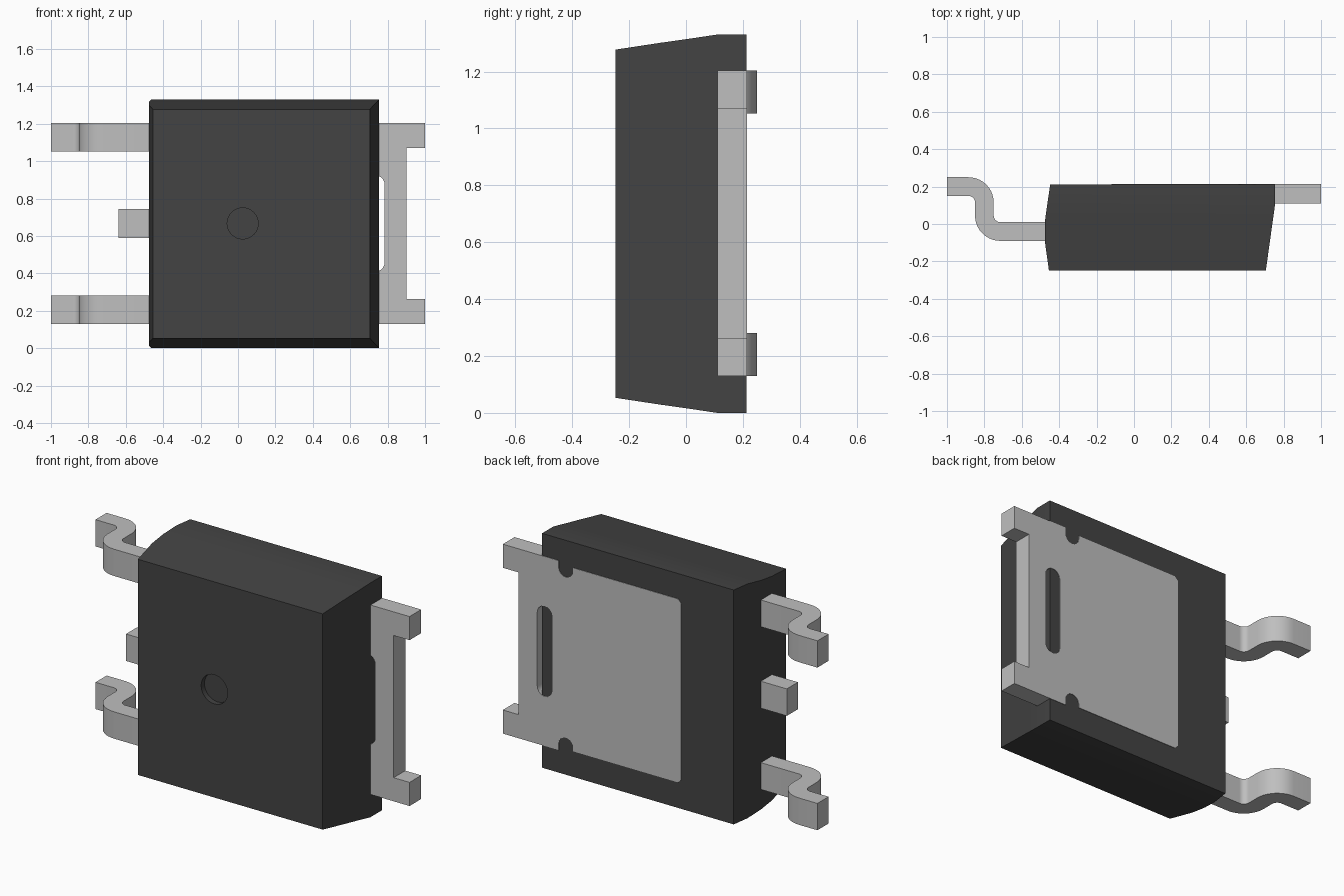
import bpy, bmesh, math

cube = bpy.data.objects.get("Cube")
if cube:
    bpy.data.objects.remove(cube, do_unlink=True)


def make_material(name, value):
    mat = bpy.data.materials.new(name)
    mat.use_nodes = True
    colour = (value, value, value, 1.0)
    mat.diffuse_color = colour
    mat.node_tree.nodes["Principled BSDF"].inputs["Base Color"].default_value = colour
    return mat


PLASTIC = make_material("dark plastic", 0.056)
METAL = make_material("tinned metal", 0.52)


def loft(name, rings, mat):
    """Closed solid through rings that share one point count."""
    bm = bmesh.new()
    loops = [[bm.verts.new(p) for p in ring] for ring in rings]
    n = len(loops[0])
    for a, b in zip(loops, loops[1:]):
        for i in range(n):
            j = (i + 1) % n
            bm.faces.new((a[i], a[j], b[j], b[i]))
    bm.faces.new(loops[0])
    bm.faces.new(loops[-1])
    bmesh.ops.recalc_face_normals(bm, faces=bm.faces)
    mesh = bpy.data.meshes.new(name)
    bm.to_mesh(mesh)
    bm.free()
    mesh.materials.append(mat)
    obj = bpy.data.objects.new(name, mesh)
    bpy.context.collection.objects.link(obj)
    return obj


def prism_y(name, pts, y0, y1, mat):
    return loft(name, [[(x, y, z) for x, z in pts] for y in (y0, y1)], mat)


def prism_z(name, pts, z0, z1, mat):
    return loft(name, [[(x, y, z) for x, y in pts] for z in (z0, z1)], mat)


def arc(cx, cy, r, start, end, steps=10):
    angles = [math.radians(start + (end - start) * i / steps) for i in range(steps + 1)]
    return [(cx + r * math.cos(a), cy + r * math.sin(a)) for a in angles]


def activate(obj):
    bpy.ops.object.select_all(action='DESELECT')
    obj.select_set(True)
    bpy.context.view_layer.objects.active = obj


def cut(obj, cutter):
    mod = obj.modifiers.new("cut", 'BOOLEAN')
    mod.operation = 'DIFFERENCE'
    mod.solver = 'EXACT'
    mod.object = cutter
    activate(obj)
    bpy.ops.object.modifier_apply(modifier=mod.name)
    bpy.data.objects.remove(cutter, do_unlink=True)


def smooth(obj):
    activate(obj)
    bpy.ops.object.shade_smooth_by_angle(angle=math.radians(30))


# Moulded body: rectangles along y as (y, left x, right x, inset in z)
HEIGHT = 1.33
sections = [(-0.248, -0.455, 0.705, 0.053), (-0.09, -0.477, 0.727, 0.029),
            (0.01, -0.477, 0.741, 0.015), (0.11, -0.463, 0.755, 0.0),
            (0.212, -0.448, 0.755, 0.0)]
body = loft("body", [[(a, y, d), (b, y, d), (b, y, HEIGHT - d), (a, y, HEIGHT - d)]
                     for y, a, b, d in sections], PLASTIC)

# Shallow round marker in the front face
cut(body, prism_y("marker_cutter", arc(0.025, 0.667, 0.083, 0, 348.75, 31),
                  -0.3, -0.218, PLASTIC))
smooth(body)

# Heat tab: upper half of the outline, mirrored about its middle height
MID = 0.6665
upper = [(0.9, 1.07), (1.0, 1.07), (1.0, 1.204), (0.65, 1.204)]
upper += arc(0.604, 1.168, 0.046, 0, -180)
upper += [(0.558, 1.187), (-0.10, 1.187), (-0.12, 1.167)]
outline = upper + [(x, 2 * MID - z) for x, z in reversed(upper)]
tab = prism_y("heat_tab", outline, 0.11, 0.2145, METAL)

# Rounded slot through the tab
slot = arc(0.736, 0.875, 0.048, 0, 180) + arc(0.736, 0.458, 0.048, 180, 360)
cut(tab, prism_y("slot_cutter", slot, 0.0, 0.4, METAL))
smooth(tab)

# Bent outer leads: S-shaped strip in plan
R_OUT, R_IN = 0.135, 0.035
lead = [(-0.44, -0.09)]
lead += arc(-0.715, 0.045, R_OUT, 270, 180)
lead += arc(-0.885, 0.115, R_IN, 0, 90)
lead += [(-1.0, 0.15), (-1.0, 0.25)]
lead += arc(-0.885, 0.115, R_OUT, 90, 0)
lead += arc(-0.715, 0.045, R_IN, 180, 270)
lead += [(-0.44, 0.01)]
for name, z in (("lower_lead", 0.129), ("upper_lead", 1.052)):
    smooth(prism_z(name, lead, z, z + 0.152, METAL))

# Short cropped middle lead
stub = [(-0.64, -0.09), (-0.44, -0.09), (-0.44, 0.01), (-0.64, 0.01)]
prism_z("middle_lead", stub, 0.59, 0.743, METAL)
